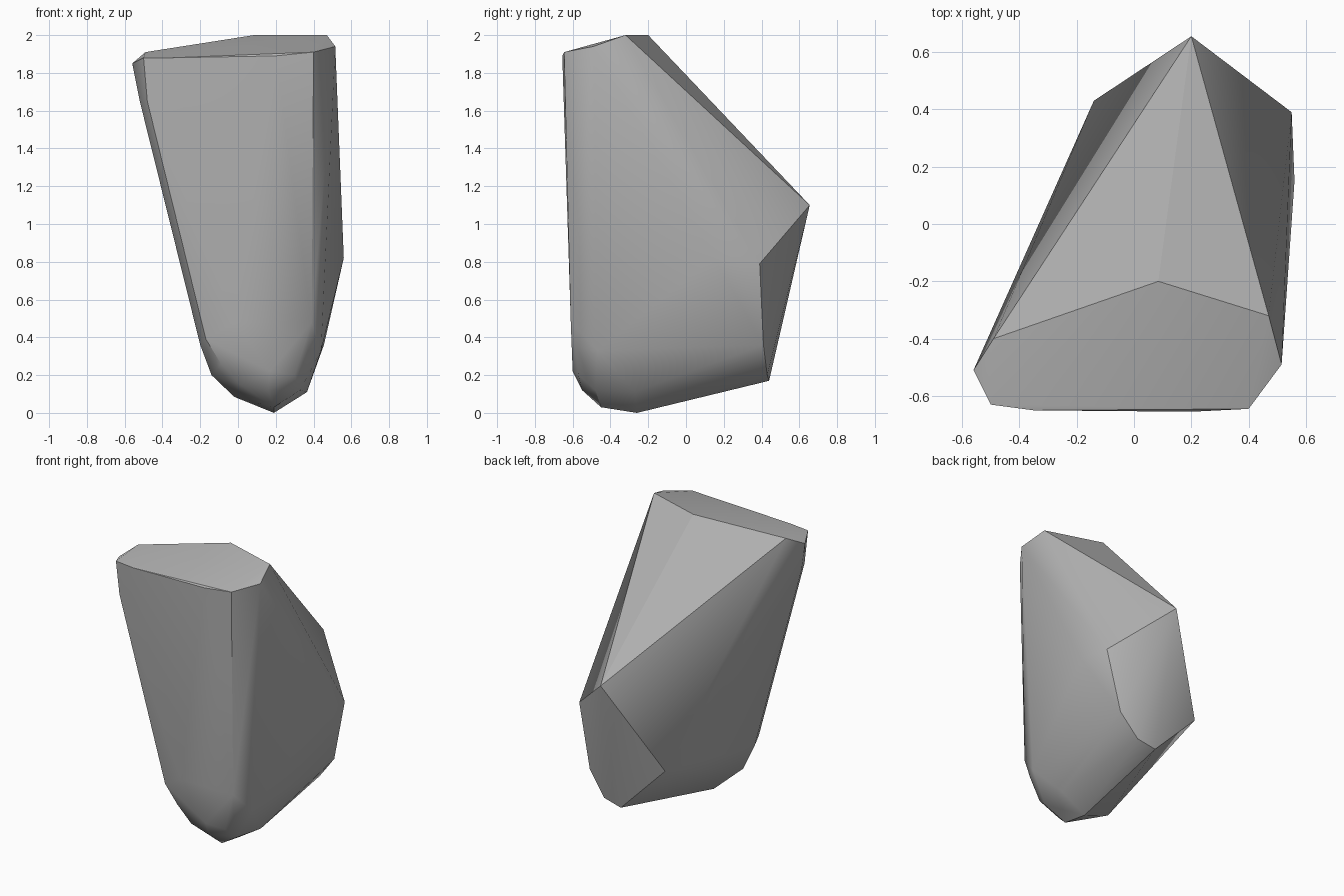
import bpy
import bmesh
import math

default_cube = bpy.data.objects.get("Cube")
if default_cube:
    bpy.data.objects.remove(default_cube, do_unlink=True)

# Stone colour
stone = bpy.data.materials.new("stone_grey")
stone.use_nodes = True
grey = (0.45, 0.45, 0.45, 1)
stone.diffuse_color = grey
stone.node_tree.nodes["Principled BSDF"].inputs["Base Color"].default_value = grey

# Corners of the chiselled faces, grouped by region of the rock
top_rim = [
    (-.56, -.51, 1.85), (-.49, -.40, 1.91), (.085, -.20, 2), (.47, -.32, 2),
    (.515, -.49, 1.94), (.40, -.645, 1.91), (.20, -.655, 1.89), (-.50, -.63, 1.88),
]
front_edges = [
    (-.35, -.65, 1.88), (-.48, -.62, 1.65), (-.52, -.53, 1.65),
    (-.17, -.56, .39), (-.20, -.47, .36), (.39, -.61, .48), (.37, -.58, .35),
    (-.02, -.61, .48),
]
back_ridge = [
    (.20, .655, 1.10), (.55, .39, .79), (.56, .15, .82), (-.14, .43, .51),
    (.455, .41, .36),
]
foot = [
    (.33, .43, .20), (.195, .44, .17), (.19, -.26, 0), (.19, -.45, .03),
    (-.02, -.28, .085), (-.14, -.43, .20), (-.09, -.54, .26), (.01, -.53, .15),
    (.16, -.55, .12), (.17, -.60, .22), (.30, -.57, .20), (.33, -.48, .12),
    (.365, -.27, .11), (.44, -.47, .33),
]

# Solid rock: convex shell around the corners
bm = bmesh.new()
for corner in top_rim + front_edges + back_ridge + foot:
    bm.verts.new(corner)
hull = bmesh.ops.convex_hull(bm, input=list(bm.verts))
loose = {v for v in hull["geom_interior"] + hull["geom_unused"]
         if isinstance(v, bmesh.types.BMVert)}
bmesh.ops.delete(bm, geom=list(loose), context="VERTS")
bmesh.ops.recalc_face_normals(bm, faces=list(bm.faces))

mesh = bpy.data.meshes.new("rock")
bm.to_mesh(mesh)
bm.free()
mesh.materials.append(stone)
rock = bpy.data.objects.new("rock", mesh)
bpy.context.collection.objects.link(rock)

# Soft faces with crisp main ridges
bpy.ops.object.select_all(action="DESELECT")
rock.select_set(True)
bpy.context.view_layer.objects.active = rock
bpy.ops.object.shade_smooth_by_angle(angle=math.radians(32))
